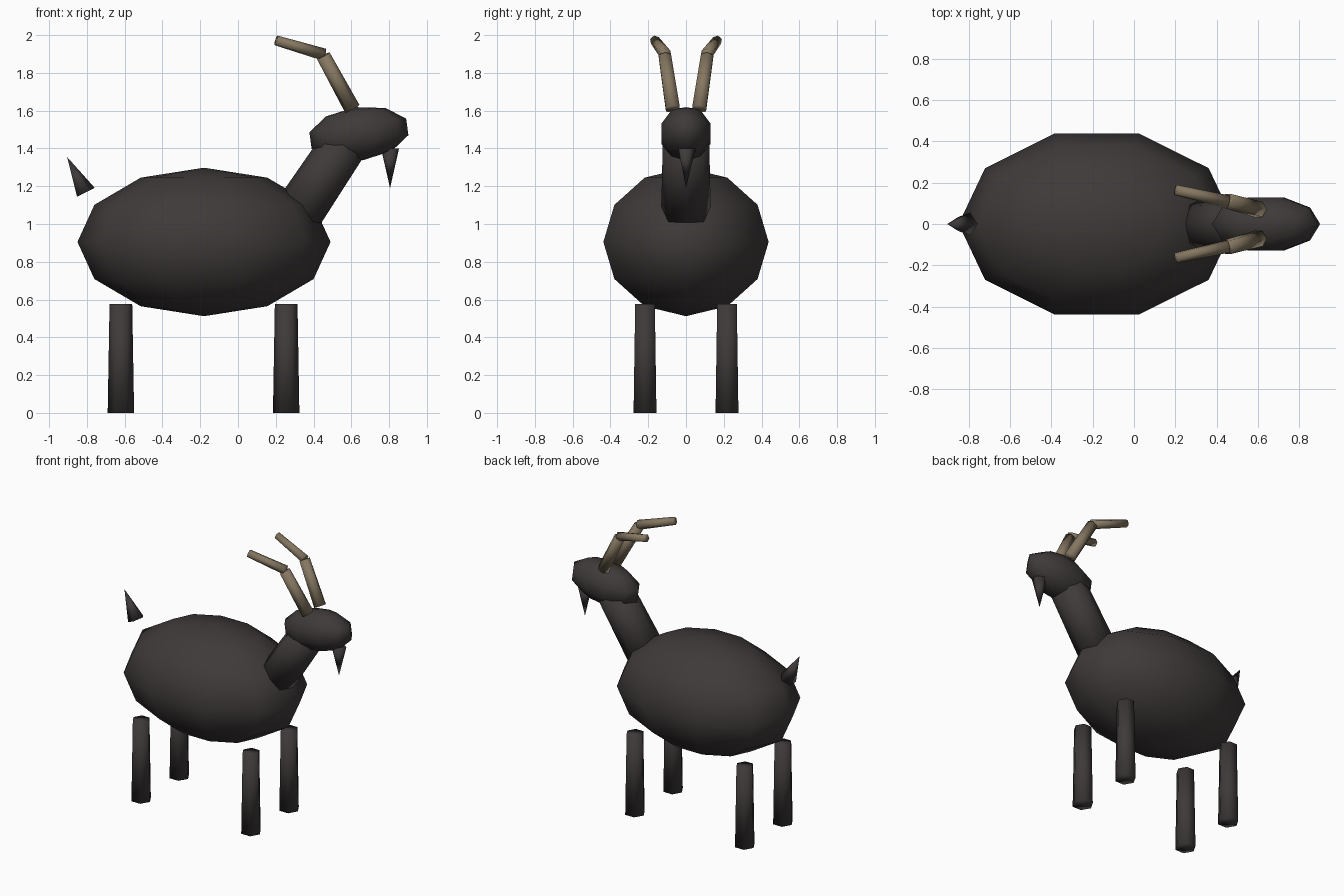
import bpy, bmesh
from math import pi, radians
from mathutils import Matrix, Vector

cube = bpy.data.objects.get("Cube")
if cube:
    bpy.data.objects.remove(cube, do_unlink=True)


def material(name, rgb):
    mat = bpy.data.materials.new(name)
    mat.use_nodes = True
    mat.diffuse_color = (*rgb, 1)
    bsdf = mat.node_tree.nodes["Principled BSDF"]
    bsdf.inputs["Base Color"].default_value = (*rgb, 1)
    bsdf.inputs["Roughness"].default_value = 0.9
    return mat


FUR = material("dark_fur", (0.050, 0.042, 0.042))
HORN = material("tan_horn", (0.235, 0.185, 0.120))
TURN = Matrix.Rotation(-pi / 2, 4, "Z")  # puts the first corner on +x


def finish(name, bm, mat):
    mesh = bpy.data.meshes.new(name)
    bm.to_mesh(mesh)
    bm.free()
    mesh.materials.append(mat)
    mesh.shade_smooth()
    obj = bpy.data.objects.new(name, mesh)
    bpy.context.collection.objects.link(obj)
    return obj


def ellipsoid(name, center, radii, segments, rings, tilt=0):
    bm = bmesh.new()
    place = (Matrix.Translation(center) @ Matrix.Rotation(radians(tilt), 4, "Y")
             @ Matrix.Diagonal((*radii, 1)) @ TURN)
    bmesh.ops.create_uvsphere(bm, u_segments=segments, v_segments=rings,
                              radius=1, matrix=place)
    return finish(name, bm, FUR)


def taper(name, start, end, r_start, r_end, sides, mat=FUR):
    """Tapered prism or cone running from start to end."""
    start, end = Vector(start), Vector(end)
    axis = end - start
    spin = Vector((0, 0, 1)).rotation_difference(axis).to_matrix().to_4x4()
    place = Matrix.Translation((start + end) / 2) @ spin @ TURN
    bm = bmesh.new()
    bmesh.ops.create_cone(bm, cap_ends=True, segments=sides, radius1=r_start,
                          radius2=r_end, depth=axis.length, matrix=place)
    bmesh.ops.remove_doubles(bm, verts=bm.verts, dist=0.0001)
    return finish(name, bm, mat)


# Body and head
ellipsoid("body", (-0.18, 0, 0.905), (0.67, 0.46, 0.393), 10, 6)
ellipsoid("head", (0.64, 0, 1.478), (0.272, 0.143, 0.142), 10, 5, tilt=-8)

# Neck, beard and tail
taper("neck", (0.30, 0, 1.03), (0.60, 0, 1.48), 0.132, 0.122, 8)
taper("beard", (0.805, 0, 1.40), (0.805, 0, 1.19), 0.05, 0, 5)
taper("tail", (-0.81, 0, 1.165), (-0.905, 0, 1.355), 0.058, 0, 5)

for side, label in ((1, "back"), (-1, "front")):
    # Legs
    for x, end in ((0.255, "head_end"), (-0.62, "tail_end")):
        y = side * 0.217
        taper(f"leg_{end}_{label}", (x, y, 0), (x, y, 0.577), 0.07, 0.06, 6)
    # Two-piece horns sweeping back and outward
    taper(f"horn_base_{label}", (0.605, side * 0.07, 1.61),
          (0.452, side * 0.112, 1.89), 0.043, 0.038, 6, HORN)
    taper(f"horn_tip_{label}", (0.455, side * 0.108, 1.897),
          (0.202, side * 0.165, 1.972), 0.033, 0.027, 6, HORN)
